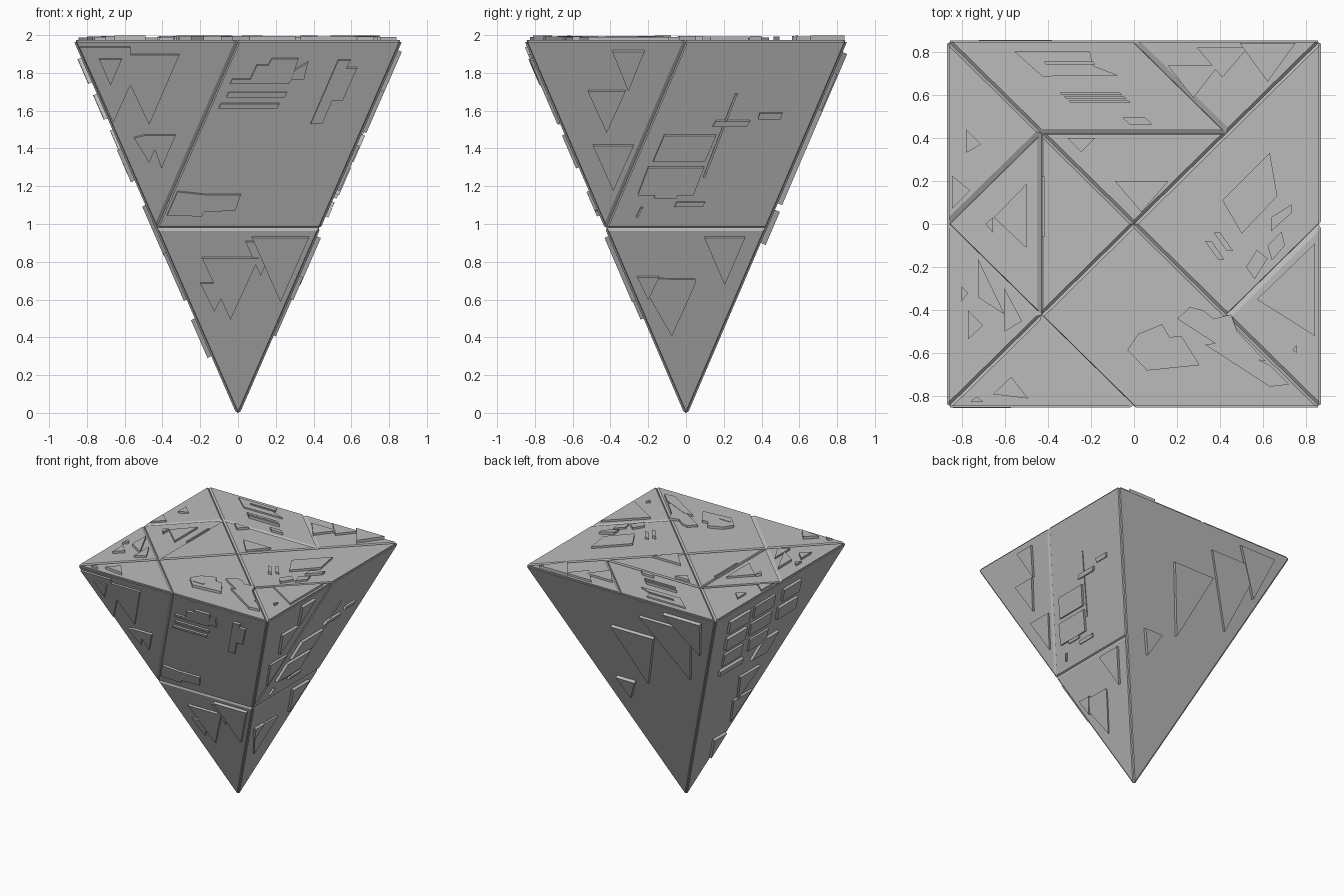
import bpy
import bmesh
import random
from mathutils import Vector

random.seed(4)
cube = bpy.data.objects.get("Cube")
if cube:
    bpy.data.objects.remove(cube, do_unlink=True)

# Overall size: half width, half depth, top height, tip height
W, D, TOP, TIP = 0.872, 0.857, 1.975, -0.024
CORE = Vector((0, 0, 1.3))
SHRINK = 0.982

grey = bpy.data.materials.new("hull_grey")
grey.use_nodes = True
grey.diffuse_color = (0.5, 0.5, 0.5, 1)
grey.node_tree.nodes["Principled BSDF"].inputs["Base Color"].default_value = (0.5, 0.5, 0.5, 1)


# Each side of the hull maps flat coordinates onto its own plane
def rise(v):
    return (v - TIP) / (TOP - TIP)


def front(u, v):
    return Vector((u, -D * rise(v), v))


def back(u, v):
    return Vector((u, D * rise(v), v))


def right(u, v):
    return Vector((W * rise(v), u, v))


def left(u, v):
    return Vector((-W * rise(v), u, v))


def top(u, v):
    return Vector((u, v, TOP))


def outward(side):
    origin = side(0, 1)
    normal = (side(1, 1) - origin).cross(side(0, 2) - origin).normalized()
    return normal if normal.dot(origin - CORE) > 0 else -normal


def finish(bm, name):
    mesh = bpy.data.meshes.new(name)
    bm.to_mesh(mesh)
    bm.free()
    mesh.materials.append(grey)
    obj = bpy.data.objects.new(name, mesh)
    bpy.context.collection.objects.link(obj)
    return obj


# Raised plates
def outline(side, name, *points, height=None):
    """Raised plate with any outline on one side of the hull."""
    height = height or random.uniform(0.013, 0.023)
    normal = outward(side)
    bm = bmesh.new()
    face = bm.faces.new([bm.verts.new(side(*p) - normal * 0.006) for p in points])
    grown = bmesh.ops.extrude_face_region(bm, geom=[face])["geom"]
    moved = [g for g in grown if isinstance(g, bmesh.types.BMVert)]
    bmesh.ops.translate(bm, verts=moved, vec=normal * (height + 0.006))
    bmesh.ops.recalc_face_normals(bm, faces=bm.faces)
    return finish(bm, name)


def shard(side, name, u, v, width, drop, height=None):
    """Triangle with a level upper edge centred on u, pointing down."""
    outline(side, name, (u - width / 2, v), (u + width / 2, v), (u, v - drop), height=height)


def slab(side, name, u, v, width, drop, lean=0.0, height=None):
    """Slanted block; u, v is the upper left corner, lean shifts the lower edge."""
    outline(side, name, (u, v), (u + width, v), (u + width + lean, v - drop),
            (u + lean, v - drop), height=height)


# Hull: panels with sunken, chamfered seams
def hull():
    bm = bmesh.new()

    def panel(side, *points):
        face = bm.faces.new([bm.verts.new(side(*p)) for p in points])
        face.normal_update()
        if face.normal.dot(outward(side)) < 0:
            face.normal_flip()

    mid = (TOP + TIP) / 2
    for side, half in ((front, W), (right, D)):
        h = half / 2
        panel(side, (-half, TOP), (0, TOP), (-h, mid))
        panel(side, (0, TOP), (half, TOP), (h, mid), (-h, mid))
        panel(side, (-h, mid), (h, mid), (0, TIP))
    for side, half in ((back, W), (left, D)):
        panel(side, (-half, TOP), (half, TOP), (0, TIP))

    # Top mosaic, named by compass points at full, half and centre
    a, b, p, q = W, D, W / 2, D / 2
    nw, ne, se, sw = (-a, b), (a, b), (a, -b), (-a, -b)
    n, e, s, w, c = (0, b), (a, 0), (0, -b), (-a, 0), (0, 0)
    inw, ine, ise, isw = (-p, q), (p, q), (p, -q), (-p, -q)
    for piece in ((nw, n, ine, inw), (n, ne, ine), (inw, ine, c), (c, ine, ne, e, ise),
                  (e, se, ise), (c, ise, se, s, isw), (sw, s, isw), (w, inw, isw),
                  (nw, inw, w), (w, isw, sw), (inw, c, isw)):
        panel(top, *piece)

    seams = list(bm.verts)
    bmesh.ops.inset_individual(bm, faces=list(bm.faces), thickness=0.013, use_even_offset=True)
    for vert in seams:
        vert.co = CORE + (vert.co - CORE) * SHRINK
    finish(bm, "hull")


hull()

# Front side plates
outline(front, "front_twin_shard", (-.84, 1.94), (-.57, 1.94), (-.57, 1.9), (-.31, 1.9),
        (-.47, 1.53), (-.57, 1.74), (-.66, 1.54), height=0.012)
shard(front, "front_small_shard", -.675, 1.88, .12, .14, height=0.02)
outline(front, "front_mid_shard", (-.55, 1.46), (-.49, 1.475), (-.33, 1.475),
        (-.405, 1.3), (-.44, 1.4), (-.47, 1.33))
outline(front, "front_stepped_block", (.06, 1.76), (.1, 1.845), (.16, 1.845), (.18, 1.88),
        (.32, 1.88), (.28, 1.76))
outline(front, "front_stepped_tab", (.28, 1.77), (.3, 1.82), (.37, 1.86), (.35, 1.77))
for u, v in ((-.03, 1.77), (-.05, 1.7), (-.09, 1.64)):
    slab(front, "front_stripe", u, v, .31, .025, -.012, height=0.012)
outline(front, "front_bracket", (.53, 1.87), (.595, 1.87), (.575, 1.83), (.63, 1.83),
        (.555, 1.66), (.5, 1.66), (.445, 1.535), (.385, 1.535))
outline(front, "front_low_block", (-.375, 1.05), (-.32, 1.175), (-.18, 1.16), (.015, 1.16),
        (-.015, 1.075), (-.18, 1.07), (-.19, 1.045))
shard(front, "front_tip_shard_large", -.04, .825, .3, .325)
shard(front, "front_tip_shard_left", -.125, .69, .15, .15, height=0.011)
shard(front, "front_tip_shard_mid", .12, .91, .16, .18, height=0.011)
shard(front, "front_tip_shard_right", .225, .935, .3, .34)

# Right side plates
shard(right, "right_shard_high", -.305, 1.92, .17, .21)
shard(right, "right_shard_mid", -.42, 1.71, .2, .22)
shard(right, "right_shard_low", -.385, 1.42, .215, .24)
slab(right, "right_block_upper", -.115, 1.475, .275, .14, -.06, height=0.02)
slab(right, "right_block_lower", -.2, 1.305, .295, .145, -.055, height=0.02)
slab(right, "right_long_strip", .26, 1.69, .012, .44, -.17, height=0.008)
slab(right, "right_step", .16, 1.55, .18, .03, -.02)
slab(right, "right_step_outer", .39, 1.59, .12, .03, -.01)
slab(right, "right_bar", -.16, 1.165, .12, .025, -.01)
slab(right, "right_bar_low", -.05, 1.12, .15, .025, -.01)
slab(right, "right_bar_side", -.24, 1.09, .012, .05, -.025)
shard(right, "right_tip_shard", .205, .935, .215, .25)
outline(right, "right_tip_shard_large", (-.25, .715), (.05, .71), (.05, .69), (-.02, .53),
        (-.075, .41), height=0.012)
shard(right, "right_tip_shard_small", -.2, .725, .115, .12, height=0.02)

# Back side plates
shard(back, "back_small_shard", .21, 1.075, .17, .175, height=0.028)
shard(back, "back_large_shard", -.01, 1.61, .39, .5, height=0.025)
outline(back, "back_wide_shard", (-.13, 1.8), (-.6, 1.8), (-.44, 1.28), height=0.02)
outline(back, "back_edge_shard", (-.38, 1.91), (-.72, 1.91), (-.62, 1.58), height=0.026)

# Left side plates
for row in range(3):
    for column in range(3 - row // 2):
        slab(left, "left_block", .36 - column * .33 - row * .07, 1.88 - row * .19,
             random.uniform(.2, .28), .13, -.05)
slab(left, "left_bar", .12, 1.33, .3, .05, -.02)
slab(left, "left_low_block", -.3, 1.4, .2, .17, .05)
shard(left, "left_mid_shard", -.12, 1.1, .26, .26)
shard(left, "left_low_shard", -.18, .85, .24, .25)
shard(left, "left_tip_shard", -.1, .5, .16, .2)

# Top plates, rear row
outline(top, "top_rear_block", (-.555, .8), (-.205, .8), (-.19, .735), (-.075, .69),
        (-.425, .685), height=0.012)
slab(top, "top_rear_bar", -.42, .755, .23, .015, .01, height=0.02)
for step in range(3):
    slab(top, "top_rear_stripe", -.345 + step * .02, .61 - step * .018, .28, .012, .01)
slab(top, "top_rear_tab", -.055, .495, .105, .033, .035)
shard(top, "top_corner_shard_inner", .275, .735, .235, .15)
shard(top, "top_corner_shard_mid", .41, .82, .24, .14, height=0.016)
shard(top, "top_corner_shard_outer", .62, .84, .26, .18, height=0.024)

# Top plates, centre and left
shard(top, "top_centre_shard_small", -.245, .4, .13, .065)
shard(top, "top_centre_shard", .035, .2, .25, .145)
slab(top, "top_seam_strip", -.428, .22, .012, .28)
outline(top, "top_left_shard", (-.5, .185), (-.5, -.11), (-.65, .03))
outline(top, "top_left_chip", (-.69, 0), (-.655, .03), (-.655, -.04))
outline(top, "top_left_rear_shard", (-.845, .225), (-.76, .155), (-.845, .07))
outline(top, "top_left_rear_chip", (-.78, .44), (-.71, .37), (-.78, .33))
outline(top, "top_left_front_shard", (-.725, -.16), (-.6, -.42), (-.725, -.34))
outline(top, "top_left_front_spike", (-.6, -.3), (-.52, -.45), (-.6, -.5))
outline(top, "top_left_front_wedge", (-.77, -.4), (-.7, -.47), (-.77, -.535))
outline(top, "top_left_front_chip", (-.8, -.29), (-.77, -.32), (-.8, -.36))

# Top plates, right
outline(top, "top_right_block", (.41, .11), (.63, .33), (.665, .13), (.5, -.045))
for u, v in ((.33, -.08), (.37, -.04)):
    slab(top, "top_right_strip", u, v, .03, .085, .06)
outline(top, "top_right_tab", (.52, -.2), (.57, -.12), (.62, -.16), (.56, -.255))
outline(top, "top_right_tab_outer", (.62, -.1), (.685, -.035), (.7, -.1), (.64, -.17))
outline(top, "top_right_tab_rear", (.635, .03), (.73, .09), (.73, .05), (.635, -.035))
outline(top, "top_right_shard", (.57, -.35), (.84, -.09), (.84, -.52))
outline(top, "top_right_chip", (.735, -.585), (.755, -.56), (.755, -.6))

# Top plates, front row
outline(top, "top_front_block", (-.03, -.585), (.02, -.51), (.13, -.465), (.165, -.525),
        (.22, -.52), (.305, -.655), (.06, -.68))
slab(top, "top_front_bar", .02, -.61, .1, .02, .01, height=0.024)
outline(top, "top_front_long_block", (.2, -.44), (.26, -.385), (.32, -.4), (.37, -.44),
        (.45, -.42), (.48, -.5), (.61, -.635), (.48, -.62))
outline(top, "top_front_edge_block", (.33, -.56), (.4, -.55), (.63, -.655), (.72, -.745),
        (.63, -.755))
outline(top, "top_front_left_shard", (-.655, -.79), (-.49, -.81), (-.57, -.71))
outline(top, "top_front_left_chip", (-.76, -.825), (-.7, -.825), (-.73, -.8))
